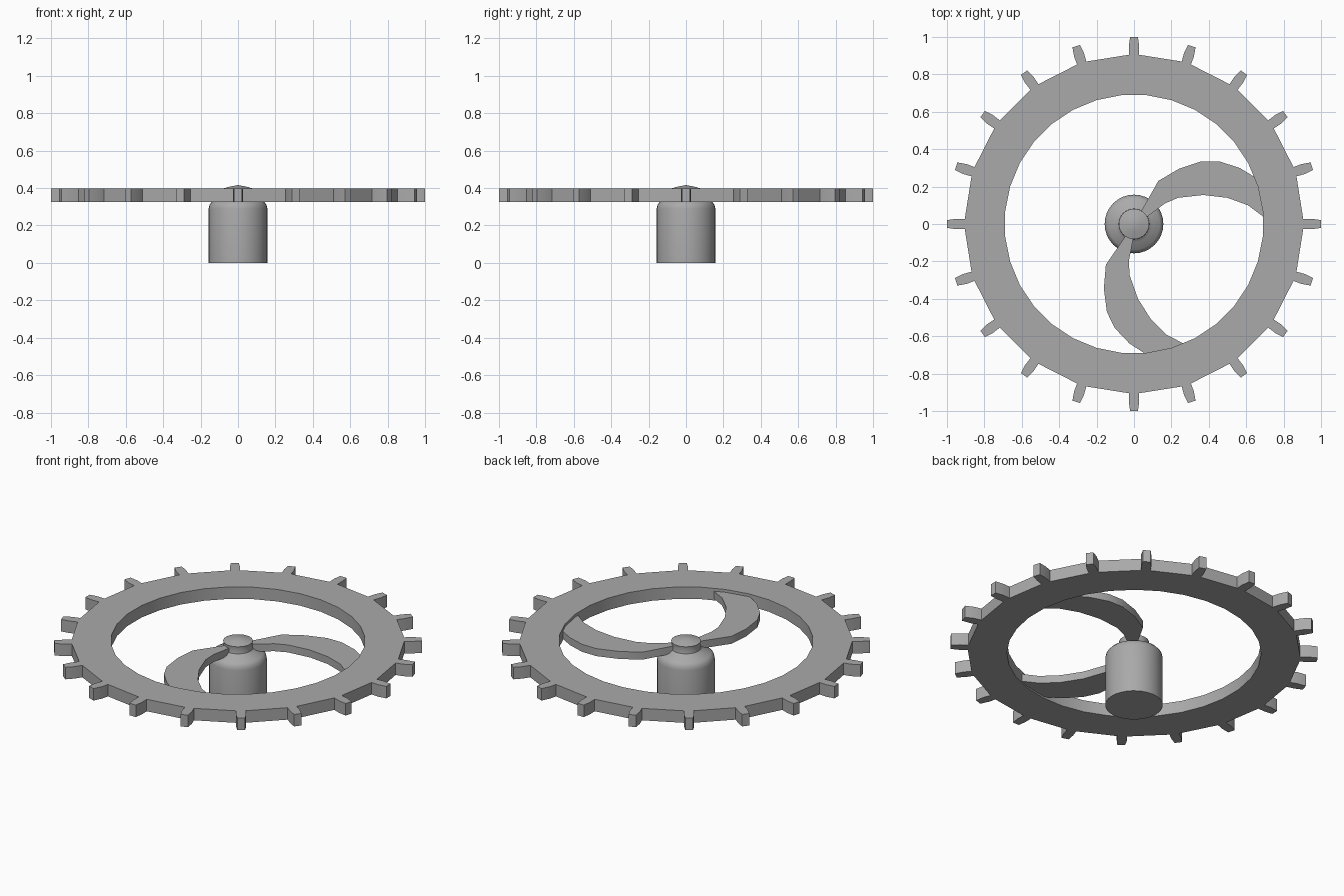
import bpy, bmesh
from math import cos, sin, pi, radians
from mathutils import Matrix, Vector

cube = bpy.data.objects.get("Cube")
if cube:
    bpy.data.objects.remove(cube, do_unlink=True)

grey = bpy.data.materials.new("plain_grey")
colour = (0.4, 0.4, 0.4, 1)
grey.diffuse_color = colour
grey.use_nodes = True
grey.node_tree.nodes["Principled BSDF"].inputs["Base Color"].default_value = colour


def finish(bm, name):
    """Turn a bmesh into a shaded object."""
    bmesh.ops.recalc_face_normals(bm, faces=bm.faces)
    mesh = bpy.data.meshes.new(name)
    bm.to_mesh(mesh)
    bm.free()
    mesh.materials.append(grey)
    obj = bpy.data.objects.new(name, mesh)
    bpy.context.collection.objects.link(obj)
    bpy.ops.object.select_all(action='DESELECT')
    obj.select_set(True)
    bpy.context.view_layer.objects.active = obj
    bpy.ops.object.shade_smooth_by_angle(angle=radians(30))
    return obj


def plate(name, loops, bottom, top):
    """Extrude flat outlines (first outer, then holes) upwards."""
    bm = bmesh.new()
    for loop in loops:
        verts = [bm.verts.new((p[0], p[1], bottom)) for p in loop]
        for a, b in zip(verts, verts[1:] + verts[:1]):
            bm.edges.new((a, b))
    bmesh.ops.triangle_fill(bm, edges=bm.edges[:], use_beauty=True,
                            normal=(0, 0, 1))
    bottom_faces = bm.faces[:]
    new = bmesh.ops.extrude_face_region(bm, geom=bottom_faces,
                                        use_keep_orig=True)
    bmesh.ops.translate(bm, vec=(0, 0, top - bottom),
                        verts=[g for g in new["geom"]
                               if isinstance(g, bmesh.types.BMVert)])
    return finish(bm, name)


# Toothed rim: straight runs between tapered teeth, round opening
TEETH, SIDES = 20, 32
tooth = [(0.905, -0.026), (0.95, -0.028), (1.0, -0.021),
         (1.0, 0.021), (0.95, 0.028), (0.905, 0.026)]
outline = []
for i in range(TEETH):
    turn = Matrix.Rotation(2 * pi * i / TEETH, 2)
    outline += [turn @ Vector(p) for p in tooth]
opening = [(0.692 * cos(2 * pi * (i + 0.5) / SIDES),
            0.692 * sin(2 * pi * (i + 0.5) / SIDES)) for i in range(SIDES)]
plate("toothed_rim", [outline, opening], 0.325, 0.397)

# Two curved spokes, the second a mirror of the first
spoke = [(0.0, 0.02), (0.045, 0.08), (0.13, 0.23), (0.24, 0.295),
         (0.36, 0.335), (0.455, 0.335), (0.565, 0.30), (0.655, 0.245),
         (0.70, 0.22), (0.71, 0.03), (0.69, 0.04), (0.61, 0.10),
         (0.50, 0.14), (0.37, 0.155), (0.235, 0.14), (0.165, 0.11),
         (0.085, 0.05), (0.02, 0.0)]
axis = radians(-64.2)
flip = Matrix(((cos(axis), sin(axis)), (sin(axis), -cos(axis))))
plate("curved_spoke_right", [spoke], 0.335, 0.38)
plate("curved_spoke_front", [[flip @ Vector(p) for p in spoke]], 0.335, 0.38)

# Hub: turned body with rounded shoulder, neck and low domed cap
profile = [(0, 0), (0.157, 0), (0.157, 0.29), (0.152, 0.312),
           (0.138, 0.328), (0.098, 0.342), (0.082, 0.355), (0.078, 0.38),
           (0.081, 0.397), (0.04, 0.409), (0, 0.416)]
bm = bmesh.new()
verts = [bm.verts.new((r, 0, z)) for r, z in profile]
edges = [bm.edges.new(pair) for pair in zip(verts, verts[1:])]
bmesh.ops.spin(bm, geom=verts + edges, cent=(0, 0, 0), axis=(0, 0, 1),
               angle=2 * pi, steps=32)
bmesh.ops.remove_doubles(bm, verts=bm.verts[:], dist=0.0005)
finish(bm, "hub")
